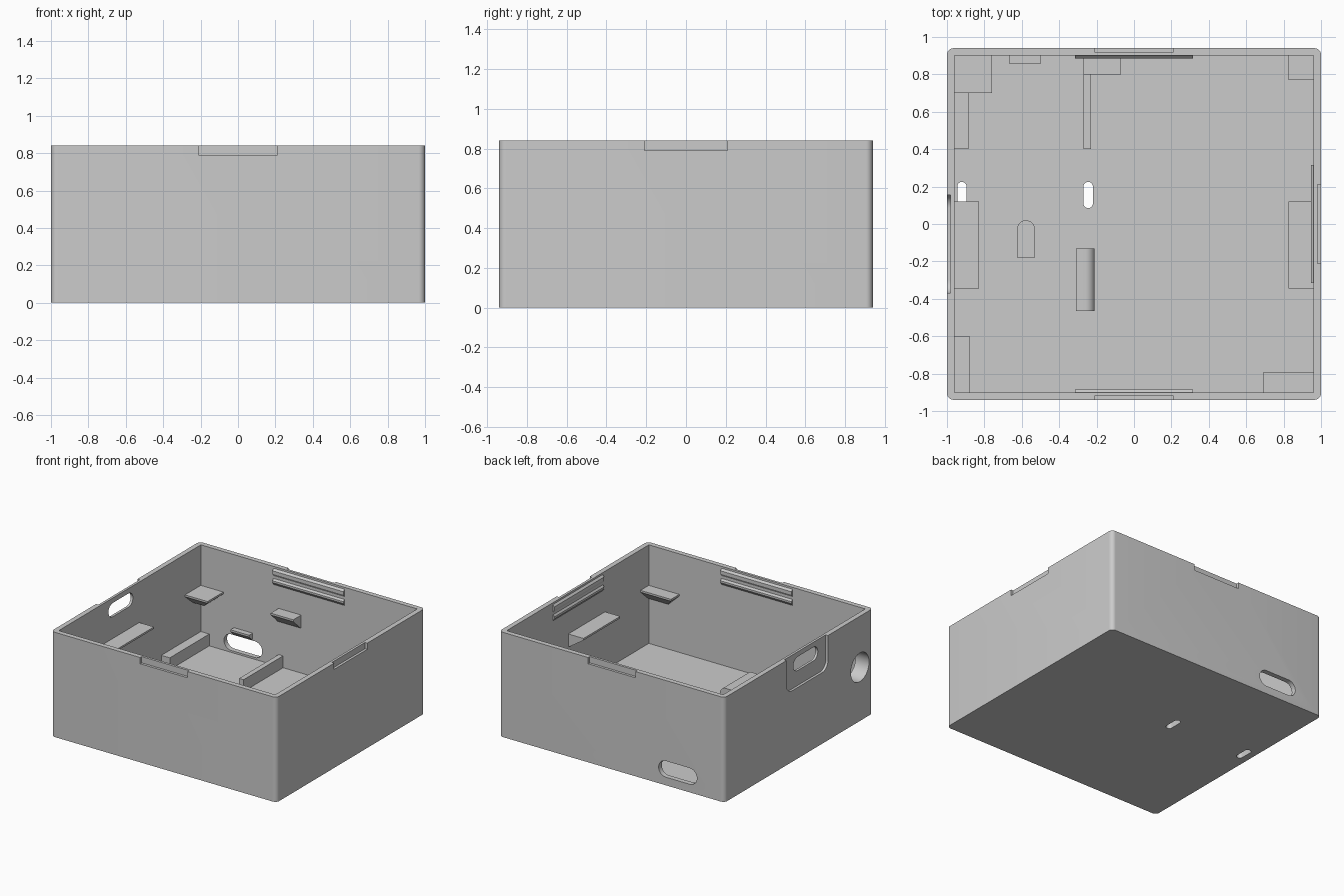
import bpy, bmesh, math
from mathutils import Vector

if "Cube" in bpy.data.objects:
    bpy.data.objects.remove(bpy.data.objects["Cube"], do_unlink=True)

GREY = 0.6
mat = bpy.data.materials.new("light_grey_plastic")
mat.use_nodes = True
mat.diffuse_color = (GREY, GREY, GREY, 1)
mat.node_tree.nodes["Principled BSDF"].inputs["Base Color"].default_value = (GREY, GREY, GREY, 1)

W, D, H = 1.0, 0.94, 0.84     # half width, half depth, height
T, FLOOR = 0.04, 0.05         # wall and floor thickness
IX, IY = W - T, D - T         # inner half sizes
SHELF = 0.515                 # top of the board supports


def finish(name, bm):
    bmesh.ops.recalc_face_normals(bm, faces=bm.faces)
    mesh = bpy.data.meshes.new(name)
    bm.to_mesh(mesh)
    bm.free()
    ob = bpy.data.objects.new(name, mesh)
    bpy.context.collection.objects.link(ob)
    mesh.materials.append(mat)
    return ob


def activate(ob):
    bpy.ops.object.select_all(action="DESELECT")
    ob.select_set(True)
    bpy.context.view_layer.objects.active = ob


def smooth(ob):
    activate(ob)
    bpy.ops.object.shade_smooth_by_angle(angle=math.radians(30))


def prism(name, pts, axis, a, b):
    """Extrude a 2D outline along an axis from a to b."""
    place = {"x": lambda u, v, w: (w, u, v),
             "y": lambda u, v, w: (u, w, v),
             "z": lambda u, v, w: (u, v, w)}[axis]
    bm = bmesh.new()
    face = bm.faces.new([bm.verts.new(place(u, v, a)) for u, v in pts])
    ext = bmesh.ops.extrude_face_region(bm, geom=[face])["geom"]
    shift = Vector(place(0, 0, b - a))
    bmesh.ops.translate(bm, vec=shift, verts=[g for g in ext if isinstance(g, bmesh.types.BMVert)])
    return finish(name, bm)


def rounded(u0, u1, v0, v1, r, n=8):
    """Outline of a rectangle with rounded corners."""
    pts = []
    corners = [(u1 - r, v1 - r), (u0 + r, v1 - r), (u0 + r, v0 + r), (u1 - r, v0 + r)]
    for q, (cu, cv) in enumerate(corners):
        for i in range(n + 1):
            t = (q + i / n) * math.pi / 2
            p = (cu + r * math.cos(t), cv + r * math.sin(t))
            if not pts or math.dist(p, pts[-1]) > 1e-5:
                pts.append(p)
    if math.dist(pts[0], pts[-1]) < 1e-5:
        pts.pop()
    return pts


def rect(u0, u1, v0, v1):
    return [(u0, v0), (u1, v0), (u1, v1), (u0, v1)]


def cut(target, cutters):
    for c in cutters:
        activate(target)
        mod = target.modifiers.new("cut", "BOOLEAN")
        mod.operation, mod.solver, mod.object = "DIFFERENCE", "EXACT", c
        bpy.ops.object.modifier_apply(modifier=mod.name)
    for c in cutters:
        bpy.data.objects.remove(c, do_unlink=True)


def jack_hole():
    return prism("jack_cutter", rounded(-0.89, -0.66, 0.315, 0.545, 0.115, 12), "x", -1.2, -0.7)


# Open box with rounded upright corners
shell = prism("box_shell", rounded(-W, W, -D, D, 0.035), "z", 0, H)
N = 0.21                      # half width of the lid notches
cut(shell, [
    prism("cavity", rect(-IX, IX, -IY, IY), "z", FLOOR, 1),
    prism("front_notch", rect(-N, N, -1, -D + 0.02), "z", 0.79, 1),
    prism("back_notch", rect(-N, N, D - 0.02, 1), "z", 0.79, 1),
    prism("left_notch", rect(W - 0.02, 1.1, -N, N), "z", 0.79, 1),
    # Plug recess, its slot and the round jack hole
    prism("plug_recess", rounded(-0.37, 0.155, 0.57, 1.1, 0.07), "x", -1.1, -0.98),
    prism("plug_slot", rounded(-0.27, 0.04, 0.69, 0.80, 0.055), "x", -1.1, -0.9),
    jack_hole(),
    # Back cable slot and the two floor tie slots
    prism("cable_slot", rounded(-0.755, -0.415, 0.065, 0.195, 0.065), "y", 0.8, 1.1),
    prism("tie_slot_a", rounded(-0.945, -0.895, 0.085, 0.225, 0.025), "z", -0.1, 0.2),
    prism("tie_slot_b", rounded(-0.27, -0.22, 0.085, 0.225, 0.025), "z", -0.1, 0.2),
])
smooth(shell)

# Boss behind the jack hole
boss = prism("jack_boss", rect(-IX - 0.01, -0.88, -IY - 0.01, -0.6), "z", FLOOR - 0.01, 0.64)
cut(boss, [jack_hole()])
smooth(boss)

# Snap ridges inside three walls
ridge = [(-0.01, 0.825), (0, 0.825), (0.014, 0.81), (0.014, 0.785), (0.003, 0.765),
         (0.003, 0.745), (0.014, 0.73), (0.014, 0.715), (0, 0.695), (-0.01, 0.695)]
R = 0.315
prism("front_snap_ridge", [(d - IY, z) for d, z in ridge], "x", -R, R)
prism("back_snap_ridge", [(IY - d, z) for d, z in ridge], "x", -R, R)
prism("left_snap_ridge", [(IX - d, z) for d, z in ridge], "y", -R, R)


def support(name, top, foot, z=SHELF, drop=0.1):
    """Shelf with a thin lip and an underside sloping back to the wall."""
    bm = bmesh.new()
    for (x0, x1, y0, y1), h in ((top, z), (top, z - 0.015), (foot, z - drop)):
        for x in (x0, x1):
            for y in (y0, y1):
                bm.verts.new((x, y, h))
    bmesh.ops.convex_hull(bm, input=bm.verts)
    bmesh.ops.dissolve_limit(bm, angle_limit=0.01, verts=bm.verts, edges=bm.edges)
    return finish(name, bm)


# Board supports on the walls and in the corners
X, Y = IX + 0.01, IY + 0.01
support("right_support", (-X, -0.83, -0.345, 0.12), (-X, -0.95, -0.345, 0.12))
support("left_support", (0.825, X, -0.345, 0.12), (0.95, X, -0.345, 0.12))
support("back_right_support", (-X, -0.76, 0.70, Y), (-X, -0.86, 0.80, Y))
support("back_left_support", (0.825, X, 0.77, Y), (0.92, X, 0.86, Y))
support("front_left_support", (0.69, X, -Y, -0.795), (0.78, X, -Y, -0.89))
support("back_middle_support", (-0.27, -0.07, 0.80, Y), (-0.27, -0.07, 0.89, Y))
support("cable_slot_visor", (-0.665, -0.5, 0.855, Y), (-0.665, -0.5, 0.89, Y), 0.255, 0.05)

# Low rails and blocks on the floor
base = FLOOR - 0.01
prism("rail_outer", rect(-X, -0.885, 0.4, Y), "z", base, 0.145)
prism("rail_inner", rect(-0.27, -0.23, 0.4, Y), "z", base, 0.145)
r = 0.0475
end = [(-0.5775 + r * math.cos(t), -0.0275 + r * math.sin(t))
       for t in (math.pi * i / 12 for i in range(13))]
smooth(prism("round_ended_block", end + [(-0.625, -0.18), (-0.53, -0.18)], "z", base, 0.13))
arc = [(-0.26 + 0.05 * math.cos(t), 0.26 + 0.05 * math.sin(t))
       for t in (math.pi / 2 * i / 8 for i in range(9))]
smooth(prism("round_edged_stop", arc + [(-0.31, 0.31), (-0.31, base), (-0.21, base)], "y", -0.465, -0.13))
